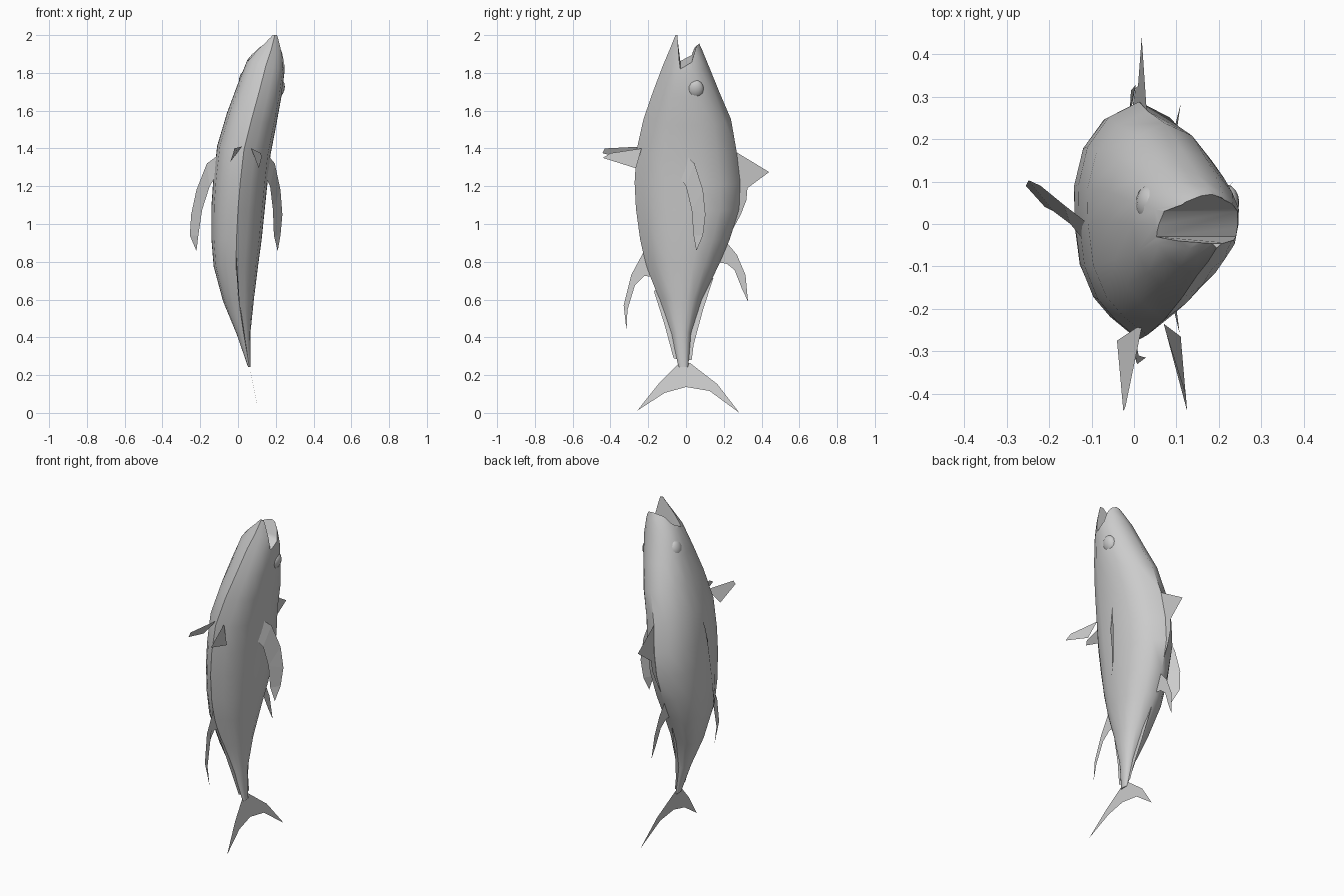
import bpy, bmesh, math

if "Cube" in bpy.data.objects:
    bpy.data.objects.remove(bpy.data.objects["Cube"])

# Body stations: z, centre x, half width, belly y, back y
ST = [(.243, .060, .007, -.040, .012), (.42, .030, .036, -.077, .026),
      (.60, .003, .082, -.140, .085), (.78, -.011, .118, -.212, .172),
      (.92, -.008, .133, -.243, .232), (1.08, .000, .141, -.265, .282),
      (1.22, .012, .143, -.272, .288), (1.39, .031, .141, -.262, .267),
      (1.555, .072, .130, -.225, .238), (1.70, .112, .117, -.175, .176),
      (1.84, .148, .099, -.122, .119), (1.92, .175, .066, -.088, .086),
      (2.0, .195, .026, -.056, .050)]
# Half cross-section, back ridge to belly ridge (unit width / height)
HALF = [(0, 1), (.5, .87), (.85, .62), (1, .3), (.99, 0), (.9, -.38),
        (.68, -.66), (.4, -.83), (0, -1)]


def centre_x(z):
    for a, b in zip(ST, ST[1:]):
        if z <= b[0]:
            t = (z - a[0]) / (b[0] - a[0])
            return a[1] + t * (b[1] - a[1])
    return ST[-1][1]


def make(name, verts, faces):
    me = bpy.data.meshes.new(name)
    bm = bmesh.new()
    vs = [bm.verts.new(v) for v in verts]
    for f in faces:
        bm.faces.new([vs[i] for i in f])
    bmesh.ops.recalc_face_normals(bm, faces=bm.faces)
    bm.to_mesh(me)
    bm.free()
    ob = bpy.data.objects.new(name, me)
    bpy.context.collection.objects.link(ob)
    return ob


def smooth(ob, deg):
    bpy.ops.object.select_all(action='DESELECT')
    ob.select_set(True)
    bpy.context.view_layer.objects.active = ob
    bpy.ops.object.shade_smooth_by_angle(angle=math.radians(deg))


def fin(name, pts):
    return make(name, pts, [range(len(pts))])


def median_fin(name, yz):
    return fin(name, [(centre_x(z), y, z) for y, z in yz])


# Body: sections tilted to follow the sideways bend
ring = HALF + [(-x, y) for x, y in HALF[-2:0:-1]]
n = len(ring)
verts, faces = [], []
for i, (z, cx, hw, y0, y1) in enumerate(ST):
    a, b = ST[max(i - 1, 0)], ST[min(i + 1, len(ST) - 1)]
    slope = 0 if i in (0, len(ST) - 1) else (b[1] - a[1]) / (b[0] - a[0])
    for u, v in ring:
        verts.append((cx + u * hw, (y0 + y1) / 2 + v * (y1 - y0) / 2, z - slope * u * hw))
for i in range(len(ST) - 1):
    for j in range(n):
        k = (j + 1) % n
        faces.append((i * n + j, i * n + k, (i + 1) * n + k, (i + 1) * n + j))
faces += [range(n), range((len(ST) - 1) * n, len(ST) * n)]
body = make("body", verts, faces)

# Open mouth: tilted wedge cut out of the head
prof = [(-.03, 1.838), (.03, 1.875), (.072, 1.957), (.10, 2.2), (-.05, 2.2), (-.046, 2.0)]
m = len(prof)
wv = [(x, y, z - .22 * (x - .16) * (z < 1.95)) for x in (-.05, .4) for y, z in prof]
wf = [range(m), range(m, 2 * m)] + [(i, (i + 1) % m, m + (i + 1) % m, m + i) for i in range(m)]
cutter = make("mouth_cutter", wv, wf)
mod = body.modifiers.new("mouth", 'BOOLEAN')
mod.operation = 'DIFFERENCE'
mod.solver = 'EXACT'
mod.object = cutter
bpy.context.view_layer.objects.active = body
bpy.ops.object.modifier_apply(modifier="mouth")
bpy.data.objects.remove(cutter)
smooth(body, 48)

# Eyes
for side, loc in (("right", (.216, .05, 1.715)), ("left", (.036, .048, 1.768))):
    bpy.ops.mesh.primitive_uv_sphere_add(segments=16, ring_count=8, location=loc,
                                         rotation=(0, .28, 0))
    eye = bpy.context.object
    eye.name = side + "_eye"
    eye.scale = (.03, .044, .05)
    smooth(eye, 60)

# Pectoral fins: shared side outline, bent outwards on each side
pec = [(-.013, 1.375), (.045, 1.32), (.09, 1.18), (.103, 1.05), (.09, .94),
       (.055, .857), (.04, .94), (.03, 1.075), (0, 1.2), (-.06, 1.28)]
pec_x = {"right": (.15, .195, .225, .235, .225, .21, .19, .185, .17, .13),
         "left": (-.09, -.165, -.22, -.248, -.255, -.22, -.21, -.19, -.15, -.10)}
for side, xs in pec_x.items():
    pts = [(x, y, z) for x, (y, z) in zip(xs, pec)]
    make(side + "_pectoral_fin", pts,
         [(0, 1, 8, 9), (1, 2, 7, 8), (2, 3, 7), (3, 4, 6, 7), (4, 5, 6)])

# Pelvic fins
fin("right_pelvic_fin", [(.07, -.235, 1.40), (.122, -.40, 1.375), (.125, -.44, 1.35),
                         (.11, -.265, 1.295)])
fin("left_pelvic_fin", [(.02, -.235, 1.41), (-.02, -.43, 1.40), (-.025, -.442, 1.375),
                        (-.04, -.275, 1.33)])

# Back fins
median_fin("front_back_fin", [(.25, 1.39), (.267, 1.38), (.44, 1.275), (.325, 1.19),
                              (.32, 1.127), (.29, 1.05), (.245, .968), (.22, .97)])
median_fin("rear_back_fin", [(.205, .915), (.27, .836), (.315, .73), (.328, .59),
                             (.295, .66), (.257, .757), (.215, .79), (.15, .80)])
# Anal fin
median_fin("anal_fin", [(-.22, .86), (-.29, .73), (-.33, .57), (-.315, .434),
                        (-.31, .545), (-.27, .677), (-.22, .725), (-.17, .72)])
# Finlet strips along the tail stalk
median_fin("back_finlets", [(.145, .715), (.09, .545), (.04, .36), (.03, .28),
                            (.008, .28), (.01, .42), (.06, .60), (.12, .71)])
median_fin("belly_finlets", [(-.17, .645), (-.113, .465), (-.066, .29), (-.035, .28),
                             (-.06, .42), (-.12, .60), (-.14, .66)])

# Tail fin, swept sideways
tail = [(-.035, .265), (-.14, .16), (-.258, .012), (-.113, .106), (0, .137),
        (.125, .116), (.283, 0), (.165, .153), (.02, .265)]
tp = [(.06 + (.25 - z) * .2, y, z) for y, z in tail]
make("tail_fin", tp, [(0, 1, 3, 4), (1, 2, 3), (4, 5, 7, 8), (5, 6, 7), (0, 4, 8)])
